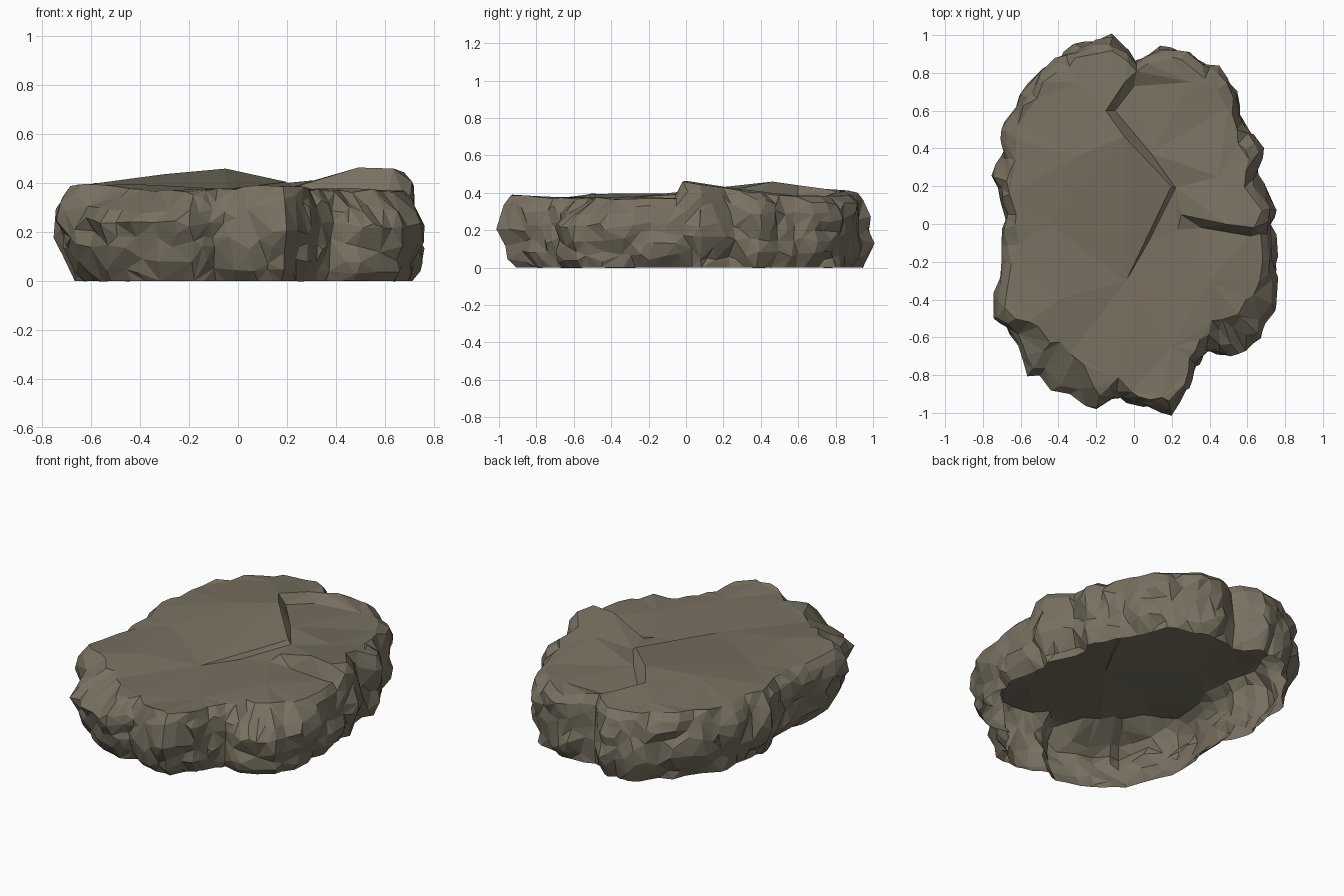
import bpy, bmesh, math, random
from mathutils import Vector, noise
from mathutils.geometry import delaunay_2d_cdt

random.seed(4)
cube = bpy.data.objects.get("Cube")
if cube:
    bpy.data.objects.remove(cube)

# Plan outline, clockwise from the back
OUTLINE = [(-.12, 1), (.01, .89), (.15, .95), (.3, .92), (.45, .83), (.55, .69),
           (.61, .5), (.68, .4), (.66, .25), (.74, .08), (.75, -.1), (.76, -.25),
           (.74, -.45), (.69, -.61), (.5, -.7), (.39, -.69), (.34, -.78), (.3, -.89),
           (.2, -1.02), (.05, -.99), (-.1, -.93), (-.2, -.99), (-.4, -.9), (-.56, -.81),
           (-.62, -.65), (-.74, -.5), (-.74, -.3), (-.7, -.1), (-.71, .05), (-.755, .25),
           (-.71, .36), (-.7, .5), (-.63, .65), (-.5, .81), (-.33, .94), (-.22, .99)]

# Wall profile: inset, share of the height, share of the ledge step
PROFILE = [(.045, 0, 0), (.028, .1, 0), (.012, .22, 0), (0, .36, 0), (0, .5, 0),
           (0, .63, 0), (.008, .76, .3), (.025, .88, .85), (.062, 1, 1)]

# Ridges and clefts that split the top into slabs
BREAKS = [
    [(-.05, .75, .42), (-.15, .6, .44), (-.04, .45, .46), (.18, .22, .41)],
    [(0, .73, .37), (-.1, .6, .385), (.02, .46, .39), (.22, .2, .385)],
    [(.25, .05, .39), (.38, .02, .43), (.49, 0, .465), (.63, -.02, .46)],
    [(.23, -.03, .37), (.36, -.02, .36), (.5, -.04, .37), (.62, -.07, .37)],
    [(-.07, -.36, .375), (.05, -.09, .395), (.17, .14, .405)],
    [(.01, -.22, .368), (.09, -.07, .365), (.2, .12, .375)],
]
LOOSE = [(-.3, .36), (-.3, .75), (.2, .33), (.42, .5), (.2, -.65), (-.45, 0), (-.1, .3),
         (.4, -.3), (-.4, -.4), (.3, .75), (.45, .25), (.0, -.6)]


def bell(x, y, cx, cy, w):
    return math.exp(-((x - cx) ** 2 + (y - cy) ** 2) / w)


def height(x, y):
    """Height of the upper surface."""
    if y > -.04 and x > .1:
        return .388 + .072 * bell(x, y, .58, 0, .1)
    return (.375 + .075 * bell(x, y, -.1, .42, .26) + .028 * bell(x, y, -.55, -.5, .03)
            + .022 * bell(x, y, .15, -.9, .03))


def ledge(x, y):
    """The rim steps back above the front corner shelves."""
    return .17 * bell(x, y, -.45, -.82, .07) + .15 * bell(x, y, .62, -.62, .04)


def undercut(x, y):
    """The foot draws in at the front left side and beside the front cleft."""
    return max(0, -.06 * x - .025 * y) + .09 * bell(x, y, .27, -.92, .015)


def chipped(x, y, z, inset):
    """Move an outline point inward and swell it into blocks with creases between."""
    r = math.hypot(x, y)
    d, _ = noise.voronoi(Vector((x, y, z * 1.3)) * 3.6)
    block = min(d[1] - d[0], .4) * .1 - .032
    s = (r - inset + block + random.uniform(-.005, .005)) / r
    return Vector((x * s, y * s, z))


# Subdivide the outline
STEPS = 4
ring_plan = []
for i, a in enumerate(OUTLINE):
    b = OUTLINE[(i + 1) % len(OUTLINE)]
    ring_plan += [Vector(a).lerp(Vector(b), k / STEPS) for k in range(STEPS)]

bm = bmesh.new()

# Wall rings
rings = []
for inset, share, step in PROFILE:
    ring = []
    for p in ring_plan:
        depth = inset + step * ledge(*p) + (1 - share) ** 2 * undercut(*p)
        z = height(*(p * .9)) * share
        if share == 1:
            z -= random.uniform(0, .012)
        elif share > 0:
            z += random.uniform(-.008, .008)
        ring.append(bm.verts.new(chipped(p.x, p.y, z, depth)))
    rings.append(ring)
n = len(ring_plan)
for low, high in zip(rings, rings[1:]):
    for i in range(n):
        j = (i + 1) % n
        bm.faces.new((low[i], low[j], high[j], high[i]))

# Top surface, triangulated between the rim and the breaks
top_verts = list(rings[-1])
edges = [(i, (i + 1) % n) for i in range(n)]
for line in BREAKS:
    start = len(top_verts)
    top_verts += [bm.verts.new(p) for p in line]
    edges += [(k, k + 1) for k in range(start, start + len(line) - 1)]
for x, y in LOOSE:
    top_verts.append(bm.verts.new((x, y, height(x, y) + random.uniform(-.008, .008))))
flat = [v.co.xy for v in top_verts]
_, _, tris, origin, _, _ = delaunay_2d_cdt(flat, edges, [], 1, 1e-6)
for tri in tris:
    corners = [top_verts[origin[k][0]] for k in tri if origin[k]]
    if len(set(corners)) == 3 and not bm.faces.get(corners):
        bm.faces.new(corners)

bmesh.ops.triangulate(bm, faces=bm.faces[:])
bmesh.ops.recalc_face_normals(bm, faces=bm.faces[:])
if sum(f.normal.z * f.calc_area() for f in bm.faces) < 0:
    bmesh.ops.reverse_faces(bm, faces=bm.faces[:])

mesh = bpy.data.meshes.new("rock_slab")
bm.to_mesh(mesh)
bm.free()
rock = bpy.data.objects.new("rock_slab", mesh)
bpy.context.collection.objects.link(rock)

# Merge the fine wall into irregular chipped facets
facets = rock.modifiers.new("facets", 'DECIMATE')
facets.ratio = .42

# Stone colour
stone = bpy.data.materials.new("brown_grey_stone")
stone.use_nodes = True
colour = (.19, .165, .12, 1)
stone.diffuse_color = colour
stone.node_tree.nodes["Principled BSDF"].inputs["Base Color"].default_value = colour
mesh.materials.append(stone)
